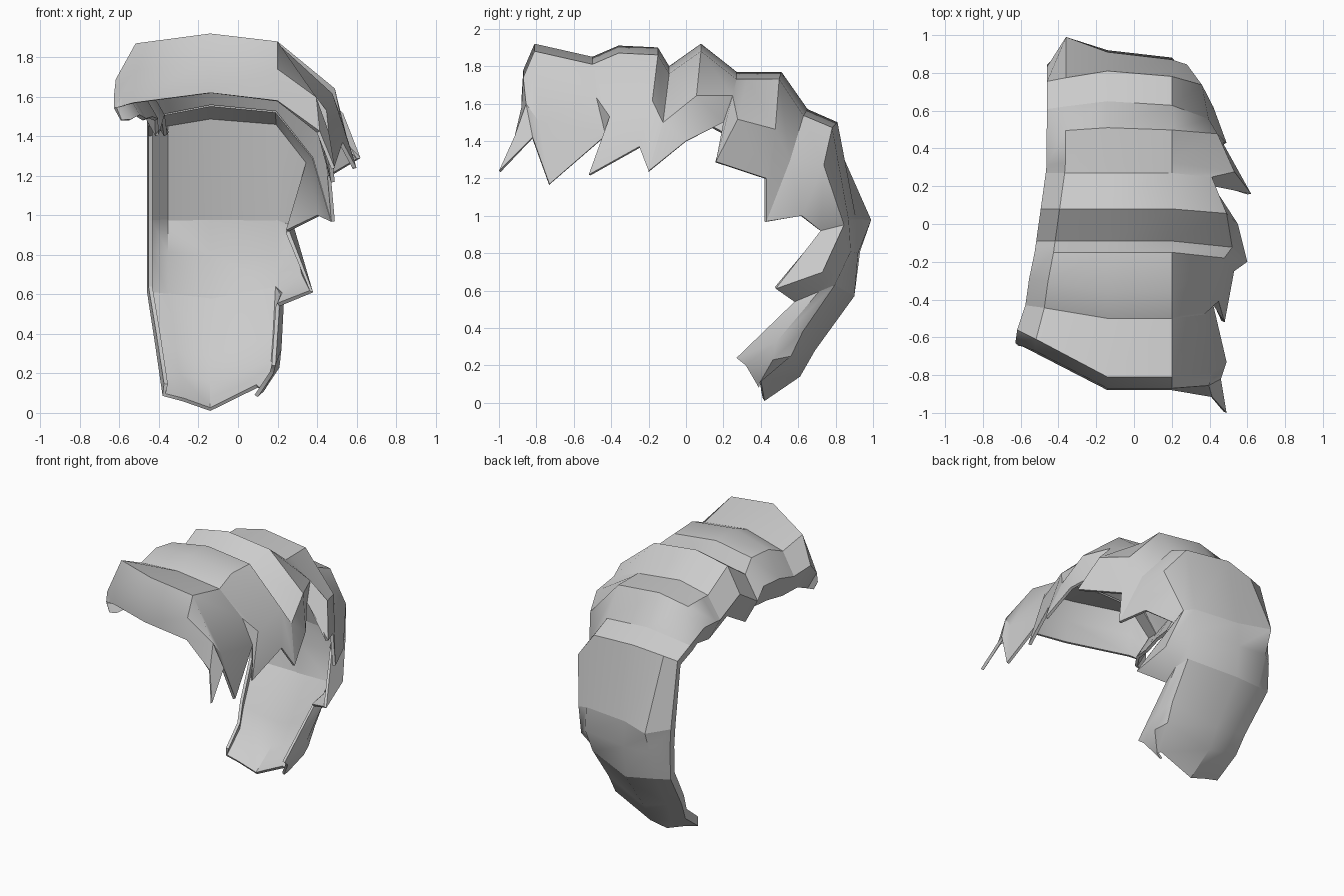
import bpy, bmesh
from mathutils import Vector

if "Cube" in bpy.data.objects:
    bpy.data.objects.remove(bpy.data.objects["Cube"])

grey = bpy.data.materials.new("plain grey")
grey.diffuse_color = (0.6, 0.6, 0.6, 1)
grey.use_nodes = True
grey.node_tree.nodes["Principled BSDF"].inputs["Base Color"].default_value = grey.diffuse_color

# Each rib: ridge y, z, then right tip x, y, z. Each plate starts on the last rib before it.
PLATES = {
    "front_plate": [(-.88, 1.62, .49, -1, 1.24), (-.87, 1.78, .46, -.82, 1.42),
                    (-.81, 1.92, .49, -.73, 1.17), (-.5, 1.85, .42, -.43, 1.43)],
    "second_plate": [(-.36, 1.91, .48, -.52, 1.22), (-.15, 1.9, .53, -.25, 1.37),
                     (-.09, 1.8, .6, -.2, 1.24)],
    "third_plate": [(.08, 1.92, .55, 0, 1.4), (.27, 1.77, .42, .2, 1.5)],
    "shoulder_plate": [(.33, 1.77, .62, .16, 1.29), (.51, 1.77, .47, .43, 1.2),
                       (.65, 1.57, .49, .43, .97)],
    "back_plate": [(.81, 1.5, .42, .62, 1), (.91, .98, .26, .72, .92)],
    "lower_back_plate": [(.92, .8, .38, .48, .61), (.9, .57, .21, .58, .54)],
    "tail_scoop": [(.69, .28, .19, .27, .24), (.61, .14, .18, .32, .2),
                   (.42, .01, .1, .39, .08)],
}
HUB = Vector((0, .25, .95))     # the arch curls around this point


def rib(y, z, *tip):
    """Points across one rib, from the left rim over the ridge to the right tip."""
    tip = Vector(tip)
    ridge = Vector((0, y, z))
    head = y < .6 and z > 1
    inward = Vector((0, 0, -1)) if head and y < .3 else (HUB - ridge).normalized()
    # The left side widens and sweeps back toward the front, and narrows at the tail
    left = -.505 + .14 * min(y, .3) if head else -.46 + .14 * max(0, .57 - z)
    floor = 1.48 if y < -.4 else 1.4
    drop = min(.42, z - floor) if head else .14
    sweep = .25 if y < -.7 else .07 if y < -.3 else 0
    hump = .13 if .9 < z < 1.1 else .06 if .7 < z < .9 else sweep * .8

    def at(x, depth, back=0):
        return ridge + Vector((x, back, 0)) + inward * depth

    arm = at(min(.2, tip.x), .12 if z < .7 else .04)
    span = tip - arm
    if head:    # arm hangs down from the ridge, then the claw points forward
        bulge = .04 if y < -.45 else .08
        elbow = arm + Vector((span.x * .6 + bulge, span.y * .3, span.z * .6 + .05))
    elif z > .7:
        elbow = arm + span * .5 + Vector((.05, 0, 0)) - inward * .05
    else:
        elbow = arm + span * .4 + Vector((.03, 0, 0))
    inset = .25 if head else .05
    return [at(left + inset * drop, drop, sweep), at(left, drop * .55, sweep),
            at(left + .1, .05, hump), at(-.14, 0), arm, elbow, tip]


def loft(name, ribs):
    bm = bmesh.new()
    rows = [[bm.verts.new(p) for p in rib(*r)] for r in ribs]
    for a, b in zip(rows, rows[1:]):
        for i in range(len(a) - 1):
            bm.faces.new((a[i], b[i], b[i + 1], a[i + 1]))
    bm.normal_update()
    # Make the ridge faces look away from the hollow side
    bm.faces.ensure_lookup_table()
    ridge_face = bm.faces[3]
    if ridge_face.normal.dot(ridge_face.calc_center_median() - HUB) < 0:
        bmesh.ops.reverse_faces(bm, faces=bm.faces[:])
    mesh = bpy.data.meshes.new(name)
    bm.to_mesh(mesh)
    bm.free()
    mesh.materials.append(grey)
    obj = bpy.data.objects.new(name, mesh)
    bpy.context.collection.objects.link(obj)
    # Thin shell, grown toward the hollow side
    solid = obj.modifiers.new("shell", 'SOLIDIFY')
    solid.thickness = .02
    solid.offset = -1
    bpy.ops.object.select_all(action='DESELECT')
    obj.select_set(True)
    bpy.context.view_layer.objects.active = obj
    bpy.ops.object.modifier_apply(modifier="shell")
    bpy.ops.object.shade_smooth_by_angle(angle=.6)


last = []
for plate_name, ribs in PLATES.items():
    loft(plate_name, last + ribs)
    last = ribs[-1:]
